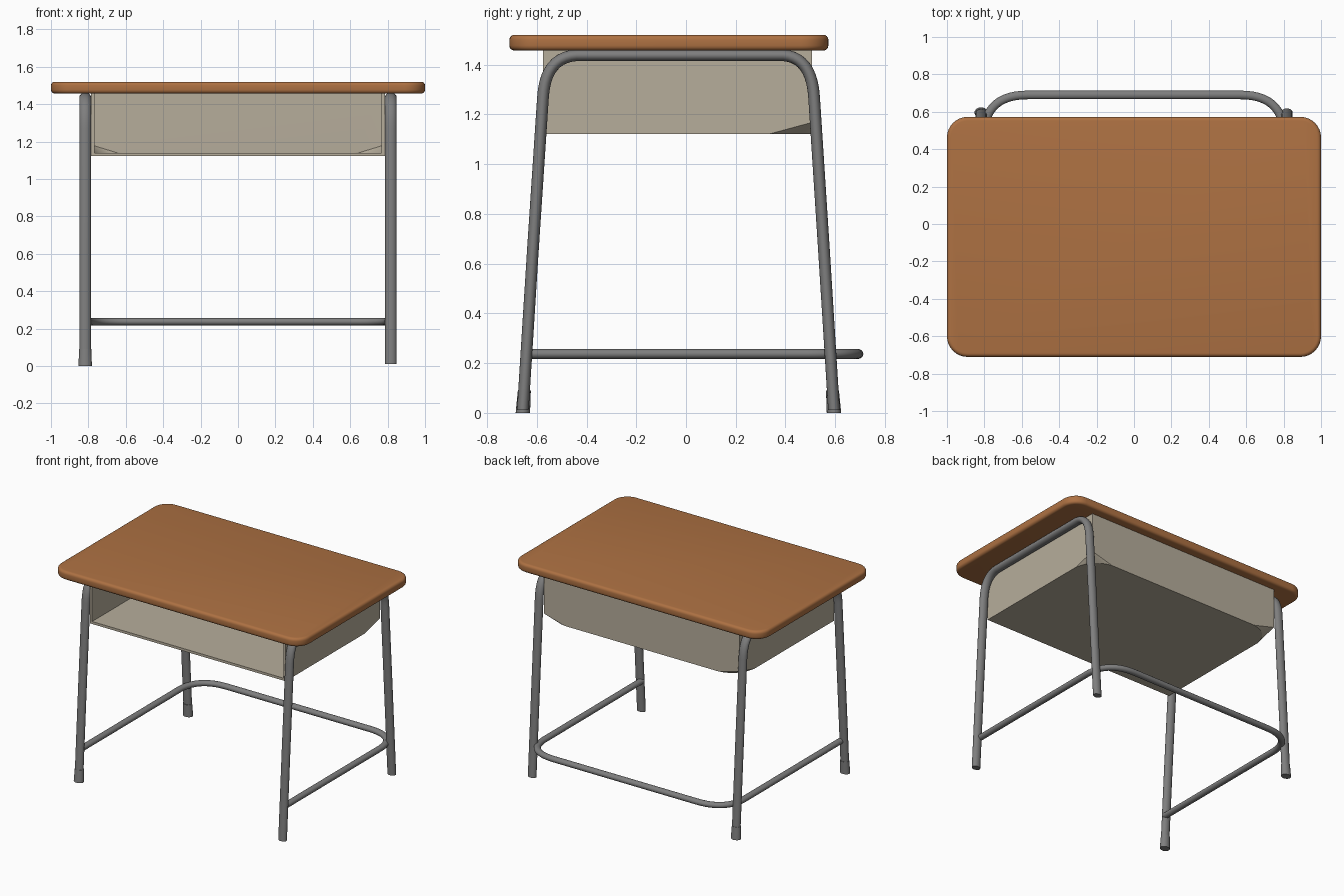
import bpy, bmesh, math
from mathutils import Vector

if "Cube" in bpy.data.objects:
    bpy.data.objects.remove(bpy.data.objects["Cube"])


def material(name, rgb):
    m = bpy.data.materials.new(name)
    m.diffuse_color = (*rgb, 1)
    m.use_nodes = True
    m.node_tree.nodes["Principled BSDF"].inputs["Base Color"].default_value = m.diffuse_color
    return m


WOOD = material("warm wood", (0.42, 0.165, 0.055))
METAL = material("grey metal", (0.21, 0.21, 0.21))
TRAY = material("beige tray", (0.47, 0.42, 0.33))


def finish(bm, name, mat, angle=40):
    bmesh.ops.recalc_face_normals(bm, faces=bm.faces)
    me = bpy.data.meshes.new(name)
    bm.to_mesh(me)
    bm.free()
    me.materials.append(mat)
    ob = bpy.data.objects.new(name, me)
    bpy.context.collection.objects.link(ob)
    bpy.ops.object.select_all(action='DESELECT')
    ob.select_set(True)
    bpy.context.view_layer.objects.active = ob
    bpy.ops.object.shade_smooth_by_angle(angle=math.radians(angle))
    return ob


def arc(a, c, b, n=10):
    """Quadratic bend from a to b with control point c."""
    a, b, c = Vector(a), Vector(b), Vector(c)
    return [a * (1 - t) ** 2 + c * 2 * t * (1 - t) + b * t * t
            for t in (i / n for i in range(n + 1))]


def tube(name, path, axis, rn, rb, mat, sides=20):
    """Sweep an ellipse along a planar path; axis is the plane normal.
    rn may be a list giving a scale of the section at each point."""
    path, axis = [Vector(p) for p in path], Vector(axis)
    bm = bmesh.new()
    rings = []
    for i, p in enumerate(path):
        t = (path[min(i + 1, len(path) - 1)] - path[max(i - 1, 0)]).normalized()
        n = axis.cross(t)
        if len(path) > 2 and i in (0, len(path) - 1) and abs(t.z) > 0.9:
            n = Vector((0, n.y, 0)).normalized()      # level cut at the floor
        rings.append([bm.verts.new(p + n * rn * math.cos(a) + axis * rb * math.sin(a))
                      for a in (2 * math.pi * k / sides for k in range(sides))])
    for r, s in zip(rings, rings[1:]):
        for k in range(sides):
            bm.faces.new((r[k], r[k - 1], s[k - 1], s[k]))
    bm.faces.new(rings[0])
    bm.faces.new(rings[-1])
    return finish(bm, name, mat)


# Desktop: rounded slab with softened rims
bm = bmesh.new()
bmesh.ops.create_cube(bm, size=1)
for v in bm.verts:
    v.co = (v.co.x * 2, v.co.y * 1.283 - 0.069, v.co.z * 0.063 + 1.4885)
upright = [e for e in bm.edges if abs(e.verts[0].co.z - e.verts[1].co.z) > 0.01]
bmesh.ops.bevel(bm, geom=upright, offset=0.11, segments=8, profile=0.5, affect='EDGES')
rims = [e for e in bm.edges if abs(e.verts[0].co.z - e.verts[1].co.z) < 0.001]
bmesh.ops.bevel(bm, geom=rims, offset=0.02, segments=4, profile=0.5, affect='EDGES')
finish(bm, "desktop", WOOD, 50)

# Book tray: open at the front, back bottom corners cut away by a curved fan
X, Y0, Y1, Z0, Z1, ZC, R = 0.785, -0.575, 0.507, 1.122, 1.465, 1.168, 0.17
bm = bmesh.new()
V = lambda *c: bm.verts.new(c)
side = {}
for s in (-1, 1):
    curve = [V(*p) for p in arc((s * X, Y1 - R, Z0), (s * (X - 0.03), Y1 - 0.02, Z0),
                                (s * (X - R), Y1, Z0), 8)]
    corner, top = V(s * X, Y1, ZC), V(s * X, Y1, Z1)
    front_low, front_top = V(s * X, Y0, Z0), V(s * X, Y0, Z1)
    bm.faces.new((front_low, curve[0], corner, top, front_top))
    for a, b in zip(curve, curve[1:]):
        bm.faces.new((corner, a, b))
    side[s] = (curve, corner, top, front_low)
(cl, kl, tl, fl), (cr, kr, tr, fr) = side[-1], side[1]
bm.faces.new((tl, kl, cl[-1], cr[-1], kr, tr))
bm.faces.new([fl] + cl + cr[::-1] + [fr])
bmesh.ops.recalc_face_normals(bm, faces=bm.faces)
# make the outer side face outward so the thickness grows inward
floor = min(bm.faces, key=lambda f: f.calc_center_median().z)
if floor.normal.z > 0:
    bmesh.ops.reverse_faces(bm, faces=bm.faces)
bmesh.ops.solidify(bm, geom=bm.faces[:], thickness=0.018)
tray = finish(bm, "book_tray", TRAY, 20)

# Side frames: one bent tube per side, front leg over to back leg
for s, label in ((-1, "left"), (1, "right")):
    x = s * 0.817
    foot = 0.012
    path = ([(x, -0.656, foot), (x, -0.616, 0.65)]
            + arc((x, -0.575, 1.27), (x, -0.565, 1.43), (x, -0.44, 1.438))
            + arc((x, 0.39, 1.438), (x, 0.505, 1.43), (x, 0.515, 1.27))
            + [(x, 0.555, 0.65), (x, 0.595, foot)])
    tube(label + "_leg_frame", path, (1, 0, 0), 0.0235, 0.031, METAL)

# Foot caps on the left legs
for y, lean, label in ((-0.656, 0.006, "front"), (0.595, -0.006, "back")):
    bm = bmesh.new()
    bmesh.ops.create_cone(bm, cap_ends=True, segments=20, radius1=1, radius2=0.9, depth=0.09)
    for v in bm.verts:
        k = v.co.z / 0.09 + 0.5
        v.co = (-0.817 + v.co.x * 0.036, y + lean * k + v.co.y * 0.029, v.co.z + 0.045)
    finish(bm, label + "_foot_cap", METAL)

# Foot rail: runs along both sides and bows out behind the back legs
Z = 0.237
rail = ([(-0.803, -0.64, Z)]
        + arc((-0.803, 0.49, Z), (-0.79, 0.69, Z), (-0.57, 0.69, Z), 12)
        + arc((0.57, 0.69, Z), (0.79, 0.69, Z), (0.803, 0.49, Z), 12)
        + [(0.803, -0.64, Z)])
tube("foot_rail", rail, (0, 0, 1), 0.023, 0.02, METAL)
